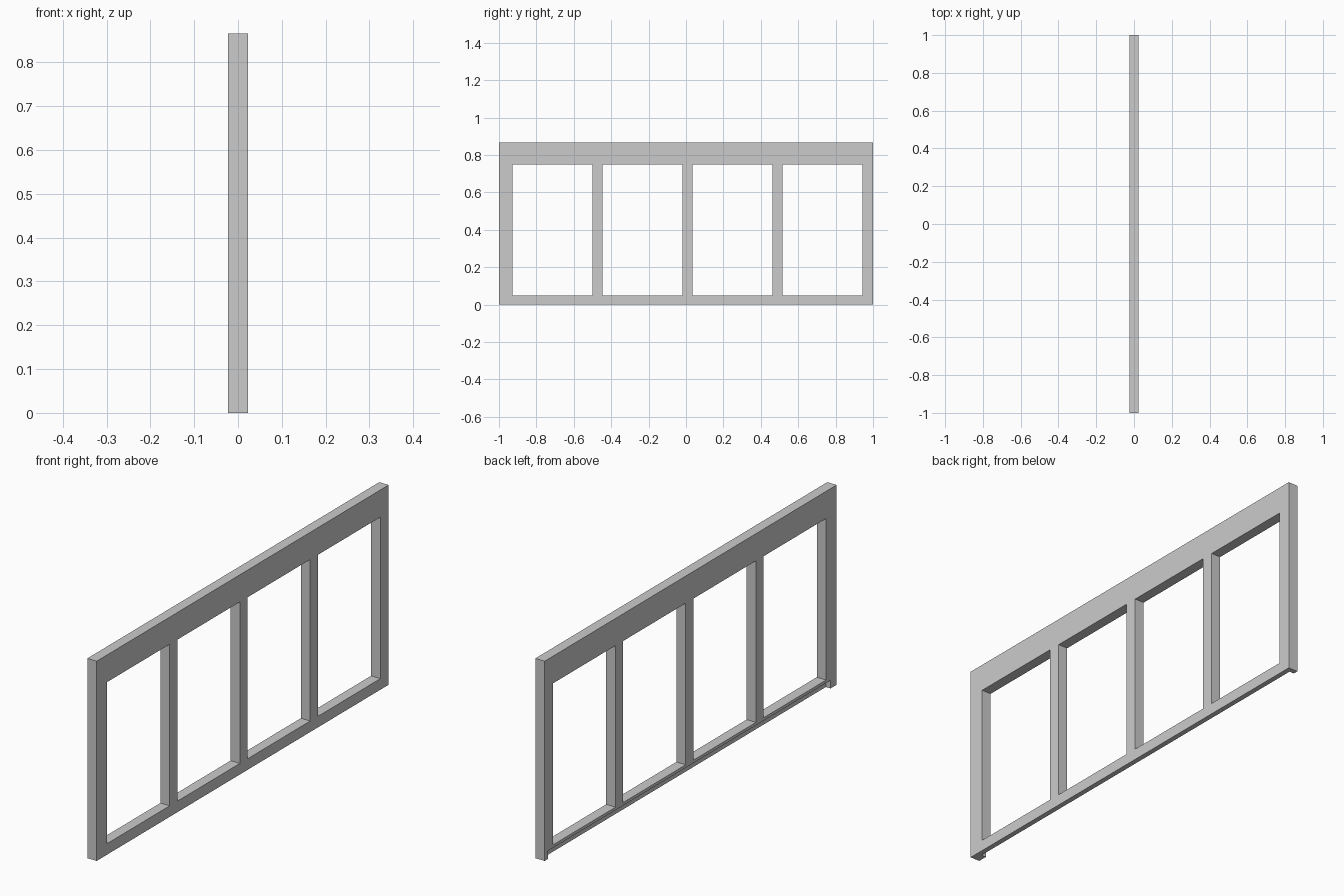
import bpy, bmesh
from mathutils import Matrix, Vector

if "Cube" in bpy.data.objects:
    bpy.data.objects.remove(bpy.data.objects["Cube"])


def add_box(bm, lo, hi):
    lo, hi = Vector(lo), Vector(hi)
    m = Matrix.Translation((lo + hi) / 2) @ Matrix.Diagonal((*(hi - lo), 1))
    bmesh.ops.create_cube(bm, size=1, matrix=m)


def make_object(name, boxes):
    bm = bmesh.new()
    for lo, hi in boxes:
        add_box(bm, lo, hi)
    me = bpy.data.meshes.new(name)
    bm.to_mesh(me)
    bm.free()
    ob = bpy.data.objects.new(name, me)
    bpy.context.collection.objects.link(ob)
    return ob


T, H = 0.0225, 0.866            # half thickness, height
SILL, HEAD = 0.048, 0.748       # opening bottom and top
PANE, BAR, START = 0.428, 0.053, -0.928

# solid slab for the whole window frame
frame = make_object("window_frame", [((-T, -1, 0), (T, 1, H))])

# four equal window openings
cuts = []
for i in range(4):
    y = START + i * (PANE + BAR)
    cuts.append(((-0.1, y, SILL), (0.1, y + PANE, HEAD)))

# rebate along the lower edge of the -x face, stopping short of both ends
cuts.append(((-0.1, -0.958, -0.1), (0.0, 0.978, 0.035)))

cutter = make_object("opening_cutter", cuts)
cutter.hide_render = True
cutter.display_type = 'WIRE'

mod = frame.modifiers.new("openings", 'BOOLEAN')
mod.operation = 'DIFFERENCE'
mod.solver = 'EXACT'
mod.object = cutter

# apply the cut and remove the helper
bpy.context.view_layer.objects.active = frame
frame.select_set(True)
bpy.ops.object.modifier_apply(modifier=mod.name)
bpy.data.objects.remove(cutter)
